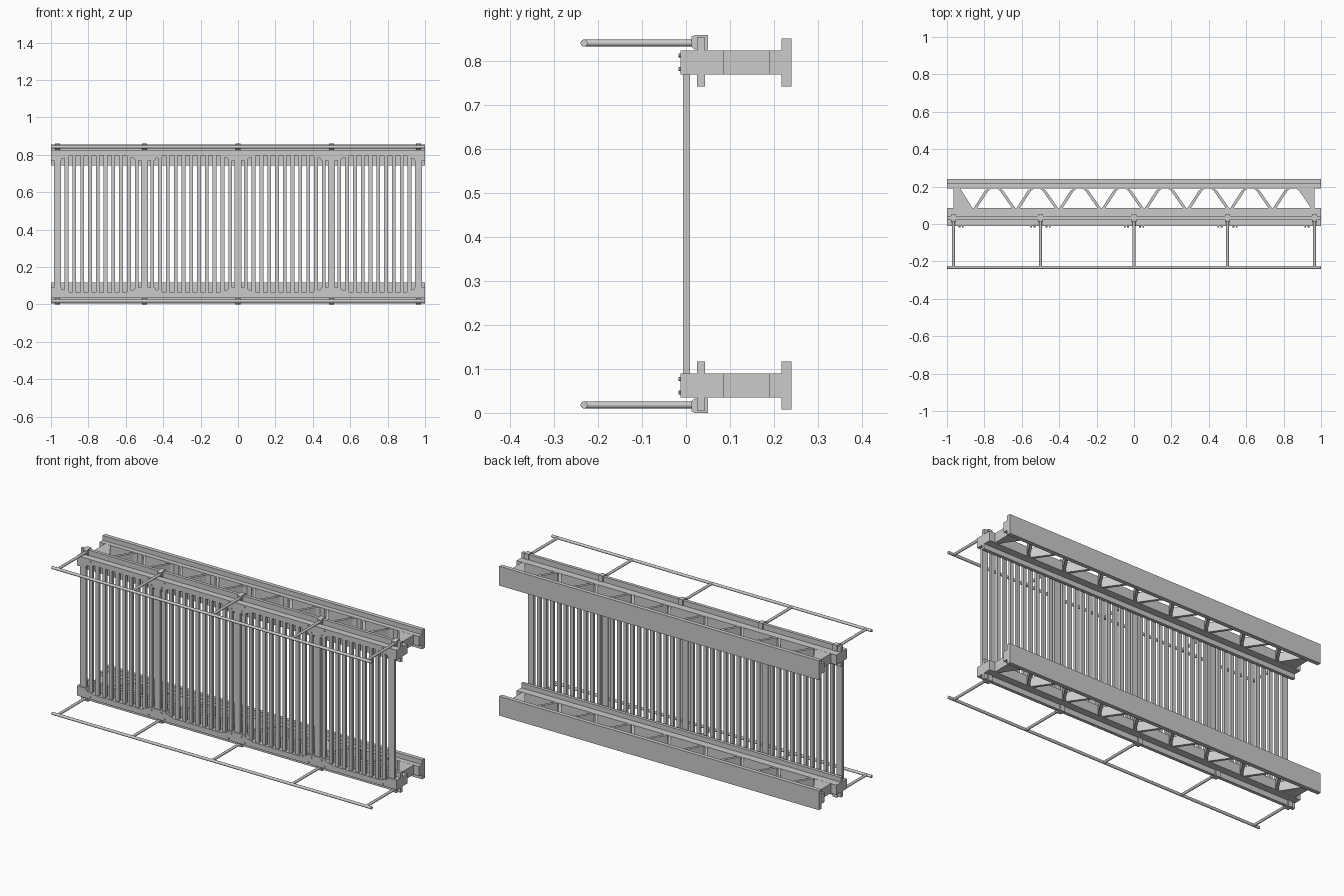
import bpy, bmesh, math
from mathutils import Matrix

if "Cube" in bpy.data.objects:
    bpy.data.objects.remove(bpy.data.objects["Cube"])

MID = 0.43                      # mirror height between lower and upper rails
POSTS = (-0.965, -0.5, 0, 0.5, 0.965)


def finish(name, bm, mirror=True, smooth=False):
    """Store the mesh with its origin at mid height and mirror it upward."""
    bmesh.ops.recalc_face_normals(bm, faces=bm.faces)
    bmesh.ops.translate(bm, verts=bm.verts, vec=(0, 0, -MID))
    me = bpy.data.meshes.new(name)
    bm.to_mesh(me)
    bm.free()
    ob = bpy.data.objects.new(name, me)
    ob.location.z = MID
    bpy.context.collection.objects.link(ob)
    if smooth:
        bpy.ops.object.select_all(action='DESELECT')
        ob.select_set(True)
        bpy.context.view_layer.objects.active = ob
        bpy.ops.object.shade_smooth_by_angle(angle=math.radians(40))
    if mirror:
        mod = ob.modifiers.new("upper_copy", 'MIRROR')
        mod.use_axis = (False, False, True)
        mod.use_mirror_merge = False
    return ob


def box(bm, x0, x1, y0, y1, z0, z1):
    m = Matrix.Translation(((x0 + x1) / 2, (y0 + y1) / 2, (z0 + z1) / 2))
    bmesh.ops.create_cube(bm, size=1, matrix=m @ Matrix.Diagonal((x1 - x0, y1 - y0, z1 - z0, 1)))


def prism(bm, pts, vec):
    """Extrude a flat 3D outline along vec."""
    face = bm.faces.new([bm.verts.new(p) for p in pts])
    new = bmesh.ops.extrude_face_region(bm, geom=[face], use_keep_orig=True)["geom"]
    bmesh.ops.translate(bm, verts=[v for v in new if isinstance(v, bmesh.types.BMVert)], vec=vec)


def rod(bm, centre, radius, length, axis, sides=16):
    rot = Matrix.Rotation(math.pi / 2, 4, 'Y' if axis == 'X' else 'X')
    bmesh.ops.create_cone(bm, cap_ends=True, segments=sides, radius1=radius, radius2=radius,
                          depth=length, matrix=Matrix.Translation(centre) @ rot)


# front chord with its upright flange
bm = bmesh.new()
prof = [(0.025, 0.005), (0.043, 0.005), (0.043, 0.035), (0.085, 0.035), (0.085, 0.09),
        (0.043, 0.09), (0.043, 0.117), (0.025, 0.117)]
prism(bm, [(-1, y, z) for y, z in prof], (2, 0, 0))
finish("front_chord", bm)

# back chord: T section
bm = bmesh.new()
prof = [(0.19, 0.035), (0.217, 0.035), (0.217, 0.008), (0.24, 0.008),
        (0.24, 0.117), (0.217, 0.117), (0.217, 0.09), (0.19, 0.09)]
prism(bm, [(-1, y, z) for y, z in prof], (2, 0, 0))
finish("back_chord", bm)

# front plate with scalloped openings for the bars
bm = bmesh.new()
outline = [(1, 0.035), (-1, 0.035), (-1, 0.09)]
for a, b in ((-0.945, -0.55), (-0.445, -0.05), (0.05, 0.445), (0.55, 0.945)):
    outline += [(a, 0.09), (a + 0.005, 0.08), (a + 0.05, 0.065),
                (b - 0.05, 0.065), (b - 0.005, 0.08), (b, 0.09)]
outline += [(1, 0.09)]
prism(bm, [(x, -0.012, z) for x, z in outline], (0, 0.037, 0))
finish("scalloped_front_plate", bm)

# zigzag lattice between the chords
bm = bmesh.new()
STEP = 0.2286
path = [(-0.945, 0.2)]
for k in range(8):
    v, p = -0.86 + k * STEP, -0.748 + k * STEP
    path += [(v - 0.012, 0.085), (v + 0.012, 0.085), (p - 0.04, 0.178),
             (p - 0.02, 0.192), (p + 0.02, 0.192), (p + 0.04, 0.178)]
path.append((0.955, 0.085))
T = 0.009
for (xa, ya), (xb, yb) in zip(path, path[1:]):
    if abs(ya - yb) > 0.001:
        prism(bm, [(xa - T, ya, 0.036), (xa + T, ya, 0.036), (xb + T, yb, 0.036),
                   (xb - T, yb, 0.036)], (0, 0, 0.053))
finish("lattice_struts", bm)

# solid end gussets
bm = bmesh.new()
for tri in (((-0.965, 0.2), (-0.965, 0.08), (-0.87, 0.08), (-0.945, 0.2)),
            ((0.87, 0.2), (0.965, 0.2), (0.965, 0.08), (0.955, 0.08))):
    prism(bm, [(x, y, 0.0355) for x, y in tri], (0, 0, 0.054))
finish("end_gussets", bm)

# upright posts and the thinner bars between them
bm = bmesh.new()
for x in POSTS:
    box(bm, x - 0.018, x + 0.018, -0.007, 0.009, 0.05, 0.81)
finish("posts", bm, mirror=False)
bm = bmesh.new()
for i in range(-22, 23):
    if i % 12:
        x = i * 0.5 / 12
        box(bm, x - 0.01, x + 0.01, -0.007, 0.009, 0.05, 0.81)
finish("bars", bm, mirror=False)

# clips that hold the outrigger rods
bm = bmesh.new()
prof = [(0.012, 0.004), (0.02, 0.0), (0.05, 0.0), (0.05, 0.033), (0.02, 0.033), (0.012, 0.026)]
for x in POSTS:
    prism(bm, [(x - 0.014, y, z) for y, z in prof], (0.028, 0, 0))
finish("rod_clips", bm)

# outrigger rods and long front rail
bm = bmesh.new()
for x in POSTS:
    rod(bm, (x, -0.109, 0.018), 0.0075, 0.252, 'Y')
finish("outrigger_rods", bm, smooth=True)
bm = bmesh.new()
rod(bm, (0, -0.232, 0.018), 0.008, 2, 'X')
finish("front_rail", bm, smooth=True)

# bolts around each post
bm = bmesh.new()
for p in POSTS:
    for d, z in ((0.032, 0.077), (0.05, 0.046)):
        for x in (p - d, p + d):
            if abs(x) < 0.99:
                rod(bm, (x, -0.013, z), 0.0045, 0.009, 'Y', 8)
finish("bolts", bm)
